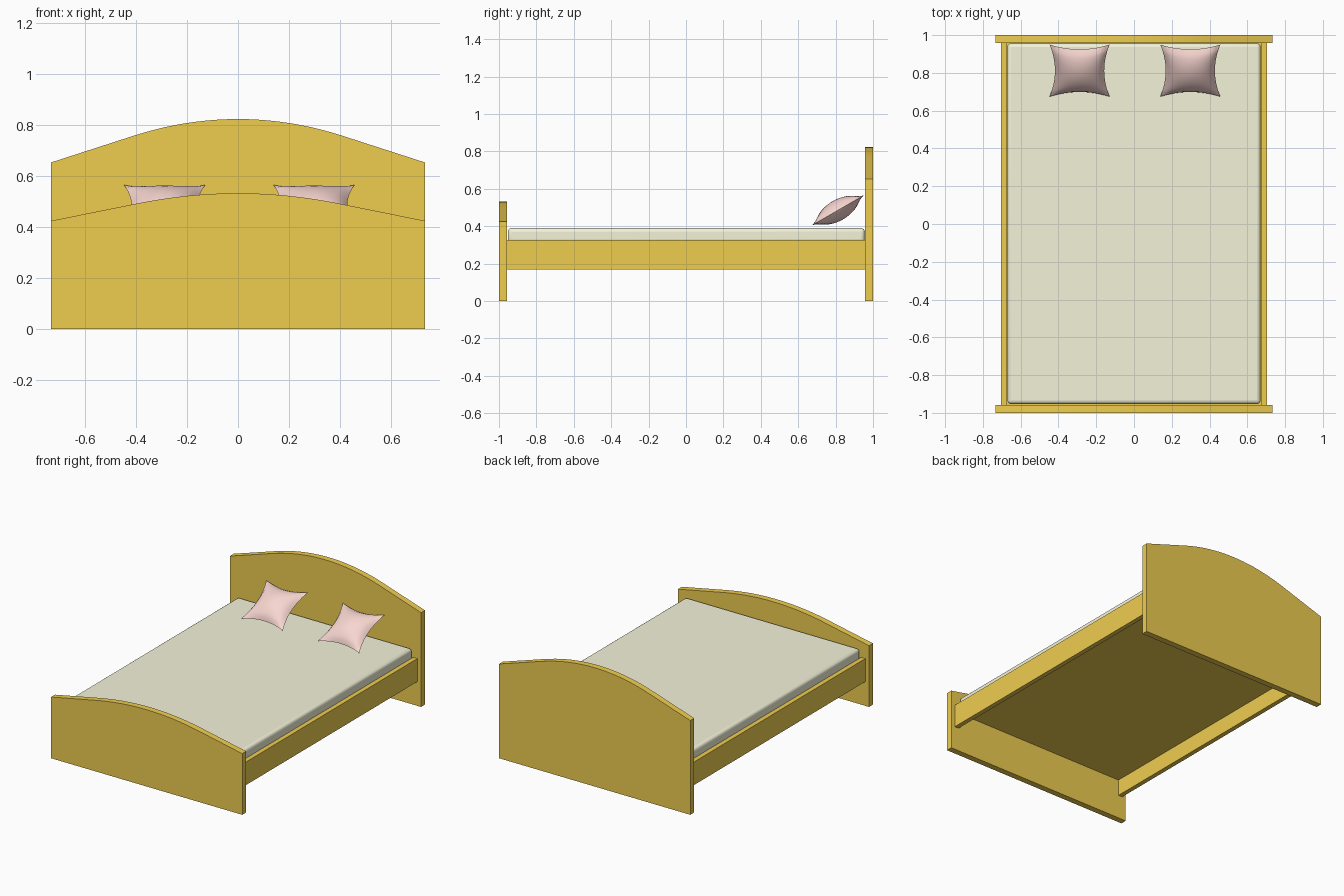
import bpy, bmesh
from math import radians
from mathutils import Vector

if "Cube" in bpy.data.objects:
    bpy.data.objects.remove(bpy.data.objects["Cube"])


def material(name, rgb):
    m = bpy.data.materials.new(name)
    m.diffuse_color = (*rgb, 1)
    m.use_nodes = True
    m.node_tree.nodes["Principled BSDF"].inputs["Base Color"].default_value = m.diffuse_color
    return m


WOOD = material("wood", (0.86, 0.61, 0.08))
CREAM = material("cream", (0.90, 0.90, 0.70))
PINK = material("pink", (0.94, 0.67, 0.63))


def finish(name, bm, mat):
    bmesh.ops.recalc_face_normals(bm, faces=bm.faces)
    me = bpy.data.meshes.new(name)
    bm.to_mesh(me)
    bm.free()
    me.materials.append(mat)
    ob = bpy.data.objects.new(name, me)
    bpy.context.collection.objects.link(ob)
    return ob


def box(name, lo, hi, mat):
    bm = bmesh.new()
    bmesh.ops.create_cube(bm, size=1)
    lo, hi = Vector(lo), Vector(hi)
    for v in bm.verts:
        v.co = (lo + hi) / 2 + v.co * (hi - lo)
    return finish(name, bm, mat)


def smooth(ob, angle):
    bpy.ops.object.select_all(action='DESELECT')
    ob.select_set(True)
    bpy.context.view_layer.objects.active = ob
    bpy.ops.object.shade_smooth_by_angle(angle=radians(angle))


# Arched end board: straight shoulders running tangentially into a curved crown
def board(name, y0, y1, edge_z, knee, ctrl_x, top):
    a, b, c = Vector(knee), Vector((ctrl_x, top)), Vector((0, top))
    n = 10
    arc = [a * (1 - t) ** 2 + b * 2 * t * (1 - t) + c * t * t
           for t in (i / n for i in range(n + 1))]
    half = [(0.733, 0), (0.733, edge_z)] + [tuple(p) for p in arc]
    outline = half + [(-x, z) for x, z in reversed(half[:-1])]
    bm = bmesh.new()
    face = bm.faces.new([bm.verts.new((x, y0, z)) for x, z in outline])
    ext = bmesh.ops.extrude_face_region(bm, geom=[face])["geom"]
    bmesh.ops.translate(bm, vec=(0, y1 - y0, 0),
                        verts=[g for g in ext if isinstance(g, bmesh.types.BMVert)])
    smooth(finish(name, bm, WOOD), 20)


board("headboard", 0.957, 1.0, 0.653, (0.405, 0.759), 0.205, 0.823)
board("footboard", -1.0, -0.957, 0.424, (0.39, 0.493), 0.195, 0.532)

# Side rails and the base panel between them
for side, s in (("left", -1), ("right", 1)):
    x0, x1 = sorted((s * 0.672, s * 0.704))
    box(side + "_rail", (x0, -0.957, 0.167), (x1, 0.957, 0.327), WOOD)
box("base_panel", (-0.672, -0.957, 0.28), (0.672, 0.957, 0.31), WOOD)

# Mattress with rounded edges
mattress = box("mattress", (-0.67, -0.953, 0.31), (0.67, 0.956, 0.39), CREAM)
bev = mattress.modifiers.new("round", 'BEVEL')
bev.width, bev.segments = 0.02, 4
smooth(mattress, 40)


# Pillow: two bulged grids with pinched sides, welded along the seam
def pillow(name, x):
    half, bulge, pinch = 0.159, 0.056, 0.18
    bm = bmesh.new()
    for s in (1, -1):
        made = bmesh.ops.create_grid(bm, x_segments=14, y_segments=14, size=1)
        for v in made["verts"]:
            u, w = v.co.x, v.co.y
            fu, fw = max(0, 1 - u * u), max(0, 1 - w * w)
            v.co = (half * u * (1 - pinch * fw), half * w * (1 - pinch * fu),
                    s * bulge * (fu * fw) ** 0.65)
    bmesh.ops.remove_doubles(bm, verts=bm.verts, dist=0.0005)
    ob = finish(name, bm, PINK)
    ob.location = (x, 0.812, 0.485)
    ob.rotation_euler.x = radians(30)
    smooth(ob, 50)


pillow("left_pillow", -0.288)
pillow("right_pillow", 0.298)
